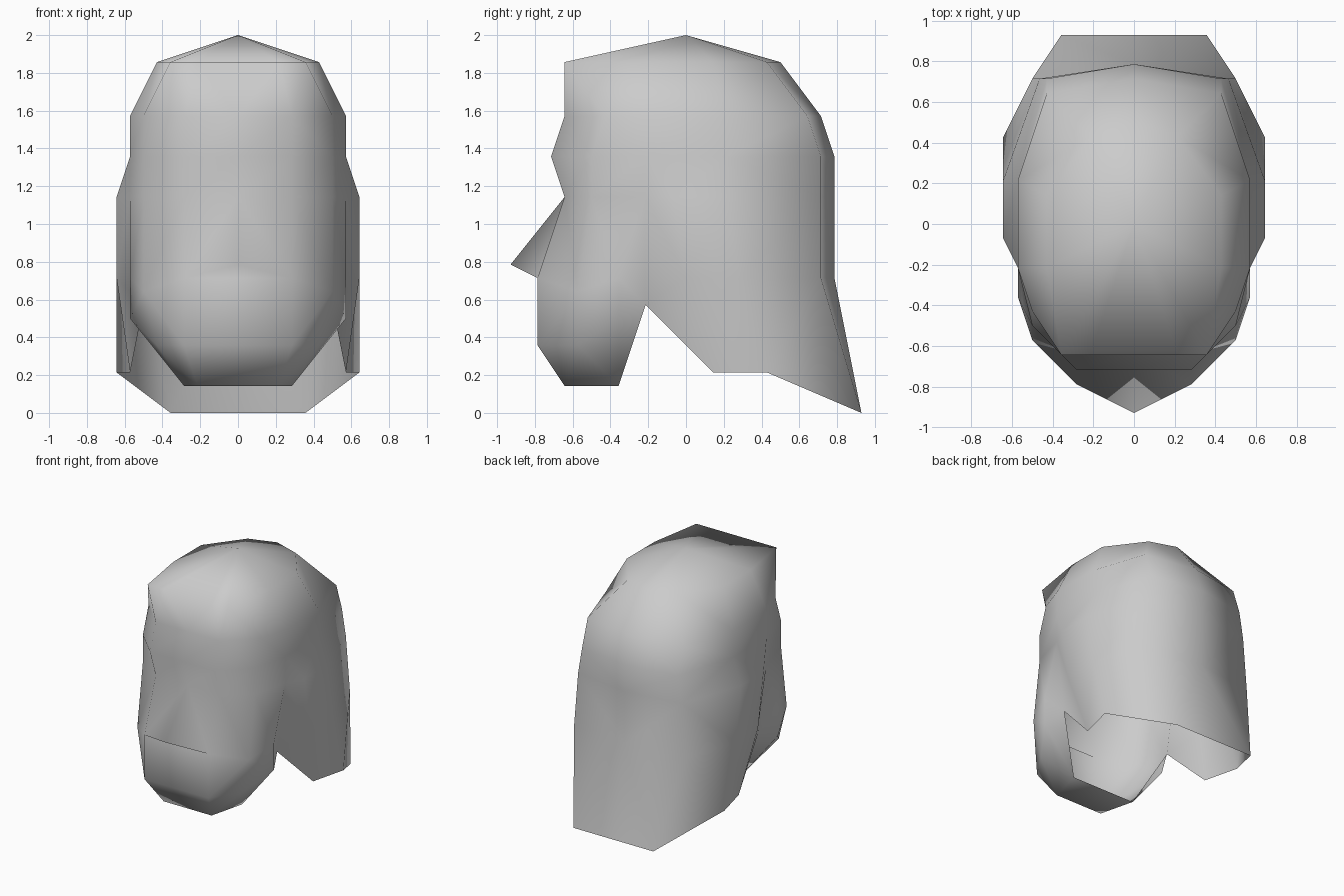
import bpy
import bmesh

# Remove the default object
default_cube = bpy.data.objects.get("Cube")
if default_cube:
    bpy.data.objects.remove(default_cube, do_unlink=True)

UNIT = 1 / 14                     # modelling grid step
UPPER_HEIGHTS = (26, 22, 19, 16)  # crown rim, forehead, brow, eye line


def column(upper, lower):
    """One vertical edge flow: plan positions at the shared heights, then free points."""
    return [(x, y, z) for (x, y), z in zip(upper, UPPER_HEIGHTS)] + lower


# Shared corner points
apex = (0, 0, 28)
nose_tip = (0, -13, 11)
notch = (7, -3, 8)
chin_front = (3, -9, 2)
chin_back = (4, -5, 2)
mouth_corner = (4, -11, 10)
temple = [(6, -3), (8, -3), (8, -3), (8, -3)]

# Face columns, from the centre line round to the temple
face_centre = column([(0, -9), (0, -9), (0, -10), (0, -9)], [nose_tip])
face_inner = column([(3, -9), (4, -9), (4, -10), (4, -9)],
                    [mouth_corner, (4, -11, 5), chin_front, chin_back])
face_outer = column([(5, -9), (7, -6), (7, -7), (7, -7)],
                    [(7, -8, 9), (6, -8, 5), chin_front, chin_back])
jaw = column(temple, [(8, -5, 10), (8, -5, 7), chin_back, chin_back])
face_edge = column(temple, [notch, notch, chin_back, chin_back])

# Curtain columns, from the temple round to the back centre line
curtain_edge = column(temple, [notch, notch])
curtain_front = column([(6, 2), (8, 3), (8, 3), (9, -1)], [(9, 0, 10), (8, 2, 3)])
curtain_side = column([(6, 2), (8, 3), (8, 3), (9, 3)], [(9, 4, 10), (9, 6, 3)])
curtain_corner = column([(3, 6), (6, 9), (6, 10), (6.5, 10)], [(7, 10, 10), (5, 13, 0)])
curtain_centre = column([(0, 7), (0, 10), (0, 11), (0, 11)], [(0, 11, 10), (0, 13, 0)])

face = [face_centre, face_inner, face_outer, jaw, face_edge]
curtain = [curtain_edge, curtain_front, curtain_side, curtain_corner, curtain_centre]

bm = bmesh.new()
verts = {}


def vert(point):
    if point not in verts:
        verts[point] = bm.verts.new([c * UNIT for c in point])
    return verts[point]


def flip(point):
    x, y, z = point
    return (-x, y, z)


def add_face(*points):
    """Add a face, dropping repeated corners so that quads collapse to triangles."""
    corners = list(dict.fromkeys(points))
    if len(corners) > 2:
        bm.faces.new([vert(p) for p in corners])


def add_pair(*points):
    """Add a face and its mirror image."""
    add_face(*points)
    add_face(*[flip(p) for p in reversed(points)])


# Skin the neighbouring columns and close the crown with a fan
for panel in (face, curtain):
    for left, right in zip(panel, panel[1:]):
        add_pair(apex, left[0], right[0])
        for row in range(min(len(left), len(right)) - 1):
            add_pair(left[row], left[row + 1], right[row + 1], right[row])

# Underside of the nose, then the flat front and base of the chin
add_face(nose_tip, flip(mouth_corner), mouth_corner)
chin = face_inner[len(UPPER_HEIGHTS):]
for top, bottom in zip(chin, chin[1:]):
    add_face(flip(top), flip(bottom), bottom, top)

bmesh.ops.triangulate(bm, faces=bm.faces[:], quad_method='SHORT_EDGE')

mesh = bpy.data.meshes.new("head_shell")
bm.to_mesh(mesh)
bm.free()
mesh.shade_smooth()

shell = bpy.data.objects.new("head_shell", mesh)
bpy.context.collection.objects.link(shell)

# Plain grey surface
grey = bpy.data.materials.new("light_grey")
grey.use_nodes = True
colour = (0.6, 0.6, 0.6, 1)
grey.diffuse_color = colour
grey.node_tree.nodes["Principled BSDF"].inputs["Base Color"].default_value = colour
mesh.materials.append(grey)
